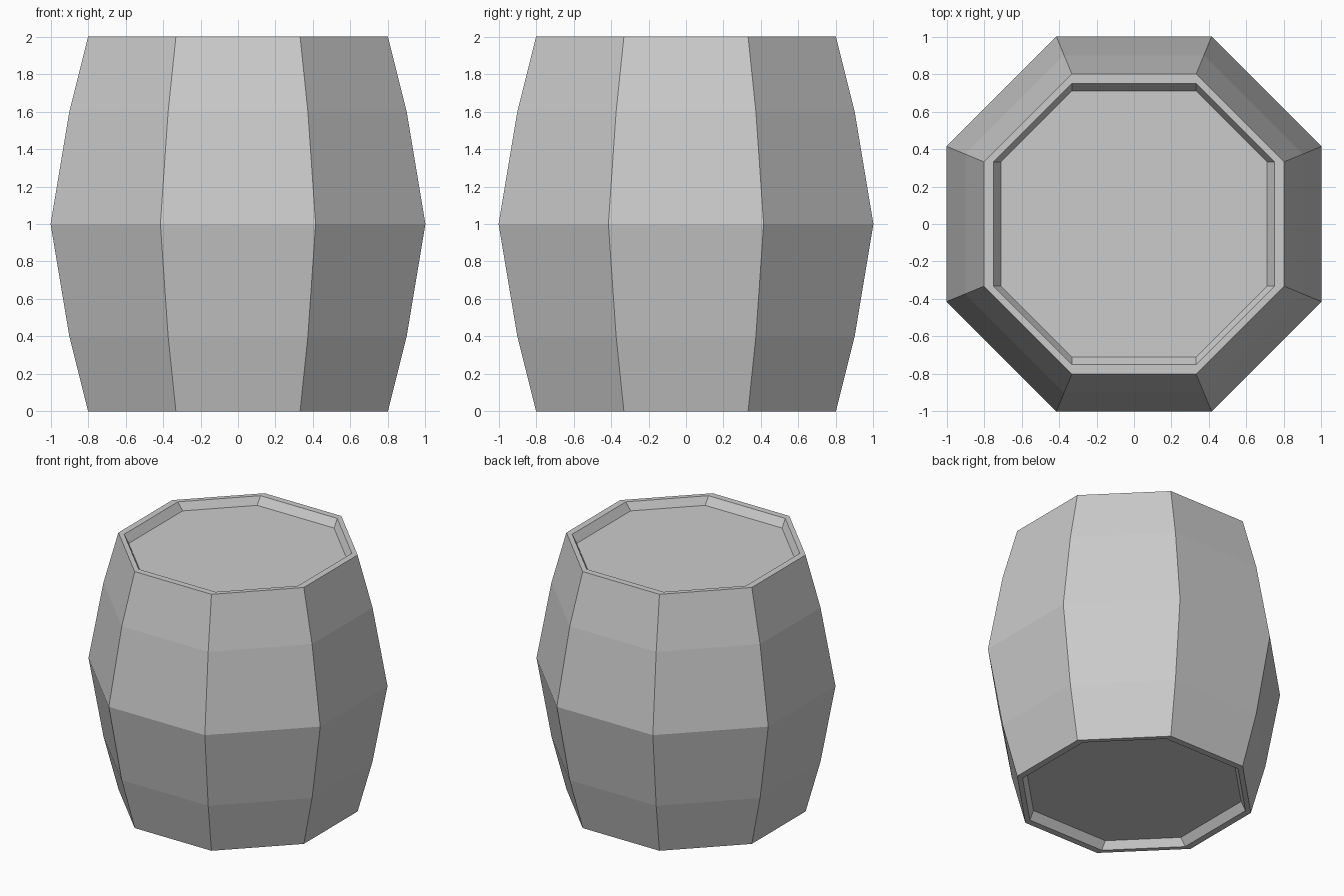
import bpy
import bmesh
import math

old = bpy.data.objects.get("Cube")
if old:
    bpy.data.objects.remove(old, do_unlink=True)

# Single plain grey
grey = bpy.data.materials.new("plain_grey")
grey.use_nodes = True
colour = (0.6, 0.6, 0.6, 1.0)
grey.diffuse_color = colour
grey.node_tree.nodes["Principled BSDF"].inputs["Base Color"].default_value = colour

TAN = math.tan(math.pi / 8)
END = 0.8        # flat-to-centre distance at the ends
LIP = 0.75       # inner edge of the rim
FLOOR = 0.71     # edge of the sunken lid
DEPTH = 0.06     # how far the lids are sunk


def octagon(bm, reach, half_side, z):
    """Ring of eight vertices, counter-clockwise."""
    ring = []
    for k in range(4):
        c, s = round(math.cos(k * math.pi / 2)), round(math.sin(k * math.pi / 2))
        for side in (-half_side, half_side):
            ring.append(bm.verts.new((reach * c - side * s, reach * s + side * c, z)))
    return ring


# Profile from the lower lid, over the bulging staves, to the upper lid
end_side = END * TAN
profile = [
    (FLOOR, end_side, DEPTH),
    (LIP, end_side, 0),
    (END, end_side, 0),
    (0.9, 0.9 * TAN, 0.4),
    (1.0, TAN, 1.0),
]
profile += [(r, h, 2 - z) for r, h, z in reversed(profile[:-1])]

bm = bmesh.new()
rings = [octagon(bm, *p) for p in profile]
for low, high in zip(rings, rings[1:]):
    for i in range(8):
        j = (i + 1) % 8
        bm.faces.new((low[i], low[j], high[j], high[i]))

# Sunken lids
bm.faces.new(list(reversed(rings[0])))
bm.faces.new(rings[-1])
bmesh.ops.recalc_face_normals(bm, faces=bm.faces)

mesh = bpy.data.meshes.new("barrel")
bm.to_mesh(mesh)
bm.free()
mesh.materials.append(grey)
barrel = bpy.data.objects.new("barrel", mesh)
bpy.context.collection.objects.link(barrel)
